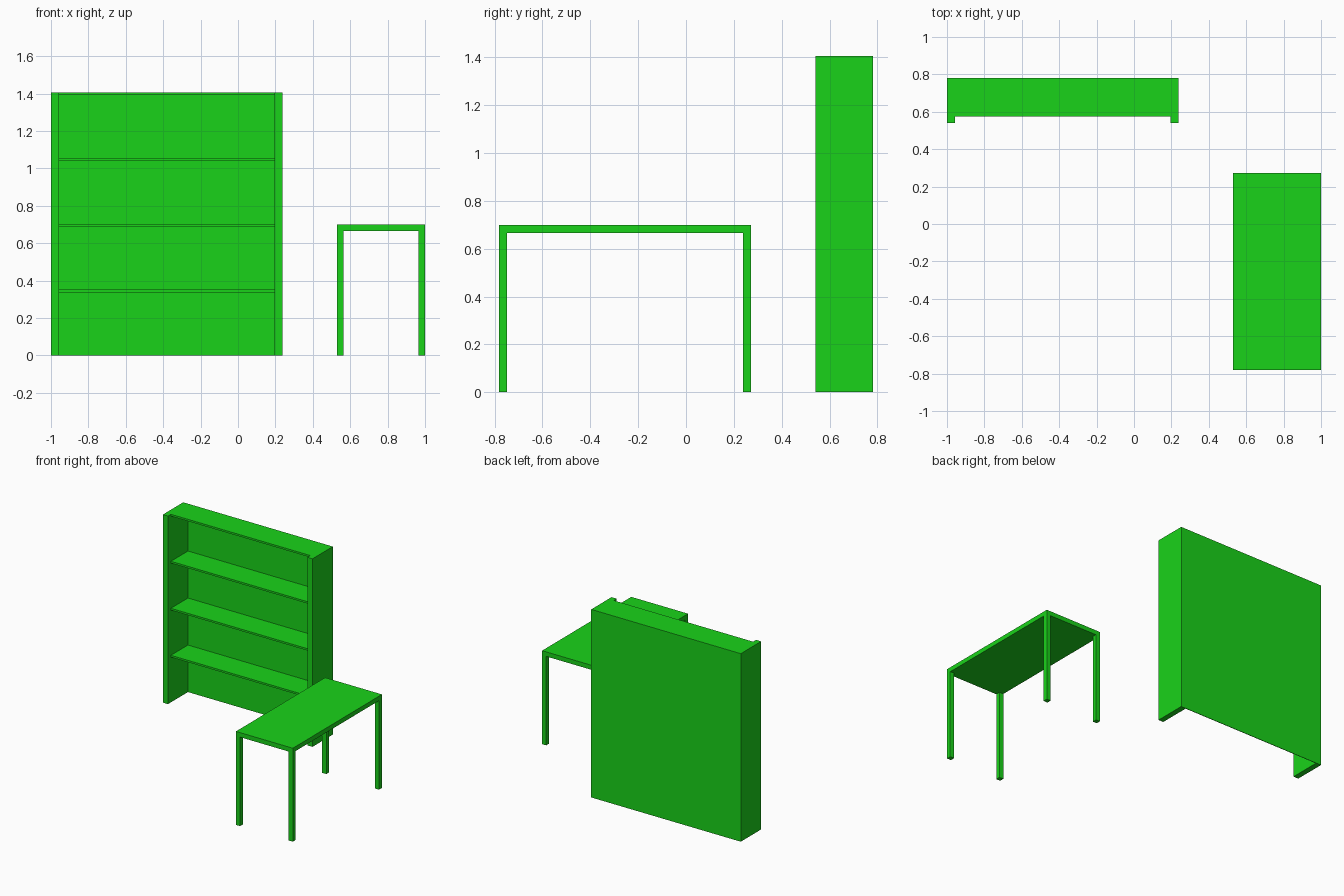
import bpy
import bmesh
from mathutils import Vector

if "Cube" in bpy.data.objects:
    bpy.data.objects.remove(bpy.data.objects["Cube"])

green = bpy.data.materials.new("green")
green.diffuse_color = (0.01, 0.65, 0.01, 1)
green.use_nodes = True
green.node_tree.nodes["Principled BSDF"].inputs["Base Color"].default_value = green.diffuse_color


def box(name, lo, hi):
    """Axis-aligned box between two corners."""
    lo, hi = Vector(lo), Vector(hi)
    mesh = bpy.data.meshes.new(name)
    bm = bmesh.new()
    bmesh.ops.create_cube(bm, size=1)
    bmesh.ops.scale(bm, vec=hi - lo, verts=bm.verts)
    bmesh.ops.translate(bm, vec=(lo + hi) / 2, verts=bm.verts)
    bm.to_mesh(mesh)
    bm.free()
    mesh.materials.append(green)
    obj = bpy.data.objects.new(name, mesh)
    bpy.context.collection.objects.link(obj)
    return obj


# Bookcase: side panels, thin back, evenly spaced recessed shelves
X0, X1, Y0, Y1, H = -1.0, 0.237, 0.541, 0.781, 1.406
SIDE, BACK, SHELF = 0.042, 0.004, 0.014
box("bookcase_left_side", (X0, Y0, 0), (X0 + SIDE, Y1, H))
box("bookcase_right_side", (X1 - SIDE, Y0, 0), (X1, Y1, H))
box("bookcase_back", (X0 + SIDE, Y1 - BACK, 0), (X1 - SIDE, Y1, H))
for i in range(1, 5):
    top = H * i / 4
    box(f"bookcase_shelf_{i}", (X0 + SIDE, 0.576, top - SHELF),
        (X1 - SIDE, Y1 - BACK, top))

# Table: slab top with a square leg flush to each corner
TX0, TX1, TY0, TY1, TH = 0.53, 1.0, -0.781, 0.272, 0.699
LEG, SLAB = 0.034, 0.034
box("table_top", (TX0, TY0, TH - SLAB), (TX1, TY1, TH))
for xn, x in (("left", TX0), ("right", TX1 - LEG)):
    for yn, y in (("front", TY0), ("back", TY1 - LEG)):
        box(f"table_leg_{yn}_{xn}", (x, y, 0), (x + LEG, y + LEG, TH - SLAB))
